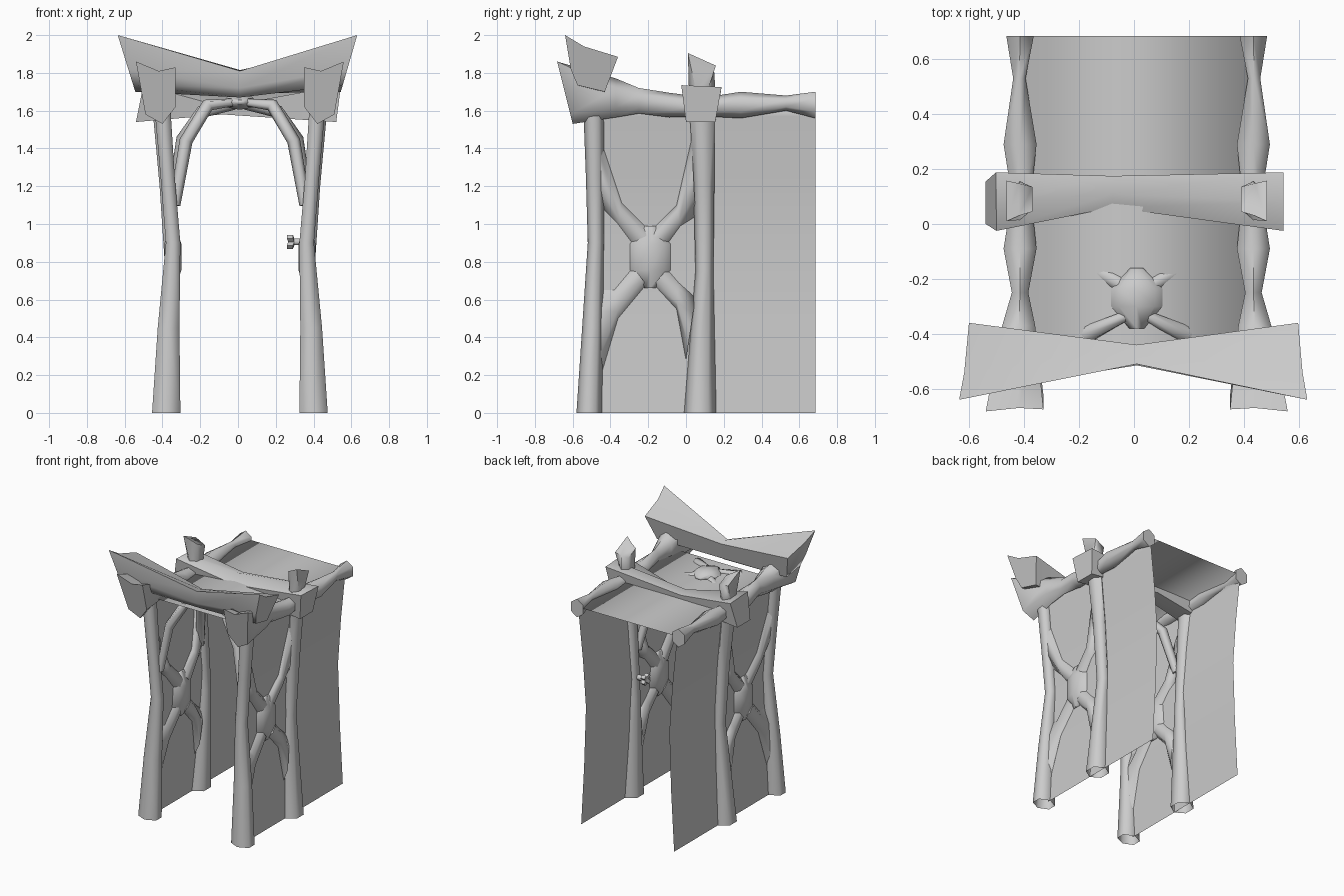
import bpy, bmesh, math
from mathutils import Vector

if "Cube" in bpy.data.objects:
    bpy.data.objects.remove(bpy.data.objects["Cube"])

MAT = bpy.data.materials.new("plain_grey")
MAT.diffuse_color = (0.6, 0.6, 0.6, 1)
MAT.use_nodes = True
MAT.node_tree.nodes["Principled BSDF"].inputs["Base Color"].default_value = MAT.diffuse_color
CX = 0.01  # mirror plane of the frame


def finish(name, bm, angle=70):
    bmesh.ops.recalc_face_normals(bm, faces=bm.faces)
    me = bpy.data.meshes.new(name)
    bm.to_mesh(me)
    bm.free()
    me.materials.append(MAT)
    for p in me.polygons:
        p.use_smooth = True
    me.set_sharp_from_angle(angle=math.radians(angle))
    ob = bpy.data.objects.new(name, me)
    bpy.context.collection.objects.link(ob)
    return ob


def loft(name, rings, caps=(True, True), angle=70):
    bm = bmesh.new()
    vs = [[bm.verts.new(p) for p in r] for r in rings]
    n = len(vs[0])
    for a, b in zip(vs, vs[1:]):
        for i in range(n):
            j = (i + 1) % n
            bm.faces.new((a[i], a[j], b[j], b[i]))
    if caps[0]:
        bm.faces.new(vs[0])
    if caps[1]:
        bm.faces.new(vs[-1])
    return finish(name, bm, angle)


def hexa(u0, u1, v0, v1):
    """Hexagon filling the given box, flat sides towards u."""
    out = []
    for k in range(6):
        a = math.radians(30 + 60 * k)
        out.append(((u0 + u1) / 2 + math.cos(a) / 0.866 * (u1 - u0) / 2,
                    (v0 + v1) / 2 + math.sin(a) * (v1 - v0) / 2))
    return out


def interp(z, table):
    for (z0, a), (z1, b) in zip(table, table[1:]):
        if z <= z1:
            return a + (b - a) * (z - z0) / (z1 - z0)
    return table[-1][1]


WALL = [(0, 0.39), (0.45, 0.365), (0.9, 0.35), (1.25, 0.375), (1.57, 0.408), (1.64, 0.415)]


def tube(name, pts):
    """Hexagonal branch along (x, y, z, radius) points."""
    P = [Vector(p[:3]) for p in pts]
    rings = []
    for i, p in enumerate(P):
        t = (P[min(i + 1, len(P) - 1)] - P[max(i - 1, 0)]).normalized()
        u = t.cross(Vector((0, 1, 0))).normalized()
        w = t.cross(u)
        r = pts[i][3]
        rings.append([p + u * r * math.cos(k * math.pi / 3) + w * r * math.sin(k * math.pi / 3)
                      for k in range(6)])
    return loft(name, rings)


# tunnel lining: side walls and ceiling in one folded sheet
bm = bmesh.new()
prof = [(CX - x, z) for z, x in WALL] + [(CX + x, z) for z, x in reversed(WALL)]
cols = [[bm.verts.new((x, y, z)) for y in (-0.47, 0.685)] for x, z in prof]
for a, b in zip(cols, cols[1:]):
    bm.faces.new((a[0], a[1], b[1], b[0]))
finish("tunnel_lining", bm, 180)

# per post: z, inner x, outer x, y range
FRONT = [(0, .315, .465, -.58, -.445), (.45, .32, .435, -.55, -.44),
         (.9, .315, .392, -.52, -.435), (1.25, .345, .42, -.53, -.435), (1.65, .37, .455, -.545, -.435)]
MIDDLE = [(0, .32, .46, -.01, .16), (.75, .32, .395, .05, .145),
          (1.2, .345, .425, .04, .15), (1.58, .375, .46, .02, .15), (1.72, .385, .465, .015, .155)]
# slanted top of the middle post (x, y)
STUB = [(.475, .158), (.43, .148), (.38, .135), (.38, .045), (.43, .03), (.475, .01)]
# per rail: y, inner x, outer x, z range
RAIL = [(-.37, .37, .49, 1.565, 1.77), (-.25, .395, .455, 1.585, 1.72), (-.09, .365, .485, 1.565, 1.695),
        (.1, .385, .455, 1.57, 1.67), (.29, .365, .485, 1.56, 1.70),
        (.53, .405, .45, 1.60, 1.68), (.685, .375, .475, 1.56, 1.70)]
# flared rail tip (x, z)
TIP = [(.55, 1.86), (.43, 1.81), (.34, 1.83), (.34, 1.62), (.41, 1.53), (.50, 1.58)]
# side brace arms as pairs of upper / lower edge points (y, z)
ARMS = [[((-.45, 1.44), (-.45, 1.09)), ((-.34, 1.11), (-.36, 1.0)), ((-.19, .96), (-.27, .88))],
        [((.03, 1.45), (.05, 1.04)), ((-.05, 1.1), (-.03, .99)), ((-.19, .96), (-.11, .88))],
        [((-.45, .65), (-.45, .2)), ((-.38, .65), (-.36, .5)), ((-.28, .77), (-.21, .68))],
        [((.05, .61), (.0, .28)), ((-.04, .69), (-.05, .55)), ((-.10, .76), (-.17, .68))]]

for s, side in ((-1, "left"), (1, "right")):
    def X(x):
        return CX + s * x

    # posts, open at the foot
    for nm, tab in (("front_post", FRONT), ("middle_post", MIDDLE)):
        rings = [[(X(u), v, z) for u, v in hexa(a, b, c, d)] for z, a, b, c, d in tab]
        if nm == "middle_post":
            rings.append([(X(u), v, 1.905 - (v - .01) * .45 - (.475 - u) * .4) for u, v in STUB])
        loft(f"{side}_{nm}", rings, (False, True))

    # side rail with flared front tip
    rings = [[(X(x), -.60 - (z - 1.53) * .25, z) for x, z in TIP]]
    rings += [[(X(u), y, v) for u, v in hexa(a, b, c, d)] for y, a, b, c, d in RAIL]
    loft(f"{side}_rail", rings)

    # crossed side brace
    for i, arm in enumerate(ARMS):
        rings = []
        for p, q in arm:
            p, q = Vector(p), Vector(q)
            m, h = (p + q) / 2, (p - q) / 2
            ring = []
            for k in range(6):
                c = m + h * math.cos(k * math.pi / 3)
                ring.append((X(interp(c.y, WALL) + .035 * math.sin(k * math.pi / 3)), c.x, c.y))
            rings.append(ring)
        loft(f"{side}_brace_arm_{i}", rings)
    rings = [[(X(.355 + t * r), -.19 + .107 * w, z) for t, r, w in
              [(math.cos(k * math.pi / 4) * f, .045, math.sin(k * math.pi / 4) * f) for k in range(8)]]
             for z, f in ((.66, .3), (.755, 1), (.895, 1), (.99, .3))]
    loft(f"{side}_brace_knot", rings)

    # branches falling from the ceiling knot to the posts
    tube(f"{side}_front_branch", [(X(.03), -.33, 1.645, .02), (X(.17), -.40, 1.63, .035),
                                  (X(.285), -.43, 1.44, .035), (X(.345), -.455, 1.1, .03)])
    tube(f"{side}_middle_branch", [(X(.03), -.24, 1.635, .03), (X(.2), -.14, 1.595, .035),
                                   (X(.30), -.03, 1.45, .037), (X(.36), .05, 1.1, .03)])

# ceiling knot
loft("ceiling_knot", [[(.01 + .093 * f * math.cos(k * math.pi / 4), y,
                        1.645 + .04 * f * math.sin(k * math.pi / 4)) for k in range(8)]
                      for y, f in ((-.38, .3), (-.30, 1), (-.235, 1), (-.16, .25))])

# front crossbeam, flared and raised at both ends
END = [(-.64, 2.0), (-.54, 1.94), (-.36, 1.885), (-.43, 1.70), (-.575, 1.735), (-.61, 1.82)]
MID = [(-.51, 1.81), (-.475, 1.815), (-.44, 1.80), (-.445, 1.69), (-.475, 1.67), (-.515, 1.72)]
loft("front_crossbeam", [[(-.55 - (z - 1.72) * .31, y, z) for y, z in END],
                         [(.01, y, z) for y, z in MID],
                         [(.55 + (z - 1.72) * .29, y, z) for y, z in END]])

# middle crossbeam
END = [(-.025, 1.735), (.08, 1.73), (.188, 1.725), (.155, 1.54), (.08, 1.54), (0, 1.54)]
MID = [(.06, 1.62), (.11, 1.69), (.175, 1.67), (.17, 1.60), (.11, 1.58), (.07, 1.58)]
loft("middle_crossbeam", [[(-.54 + (z - 1.54) * .2, y, z) for y, z in END],
                          [(-.08, y, z) for y, z in MID],
                          [(.52 + (z - 1.54) * .13, y, z) for y, z in END]])

# small pronged peg on the right middle post
loft("peg_stem", [[(x, .09 + .02 * math.cos(k * math.pi / 3), .905 + .02 * math.sin(k * math.pi / 3))
                   for k in range(6)] for x in (.27, .36)])
for k in range(4):
    a = math.radians(45 + 90 * k)
    d = Vector((0, math.cos(a), math.sin(a)))
    n = Vector((0, -d.z, d.y))
    c = Vector((.275, .09, .905))
    rings = [[c + d * r + n * .013 * i + Vector((.016 * j + dx, 0, 0))
              for i, j in ((1, 1), (-1, 1), (-1, -1), (1, -1))] for r, dx in ((.0, .01), (.04, 0))]
    loft(f"peg_prong_{k}", rings)
